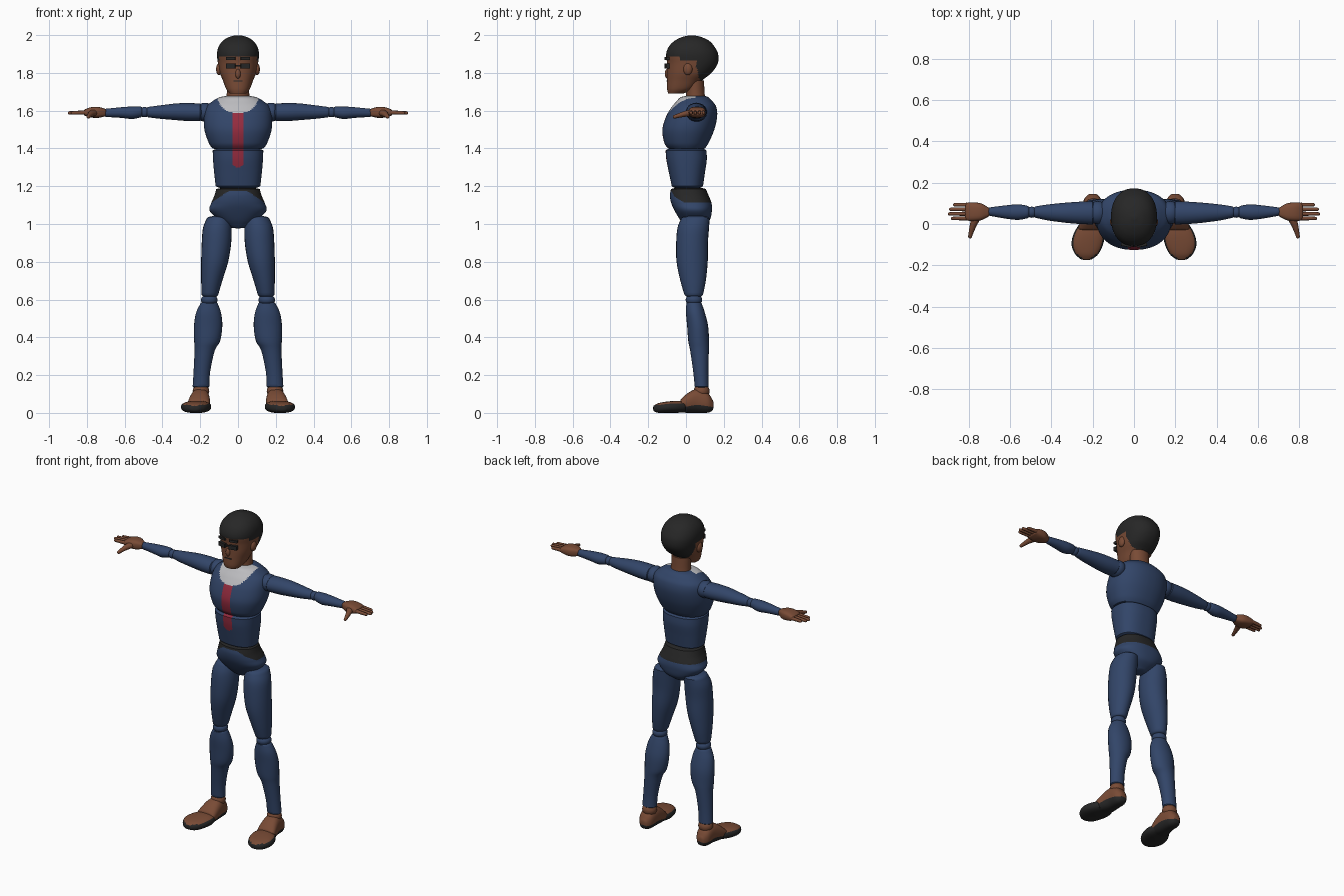
import bpy, bmesh, math
from mathutils import Vector

if "Cube" in bpy.data.objects:
    bpy.data.objects.remove(bpy.data.objects["Cube"])


def material(name, r, g, b):
    m = bpy.data.materials.new(name)
    m.diffuse_color = (r, g, b, 1)
    m.use_nodes = True
    m.node_tree.nodes["Principled BSDF"].inputs["Base Color"].default_value = (r, g, b, 1)
    return m


BLUE = material("navy_suit", .032, .06, .14)
SKIN = material("brown_skin", .19, .07, .036)
BLACK = material("soft_black", .02, .02, .02)
WHITE = material("light_grey", .5, .5, .52)
RED = material("deep_red", .3, .025, .05)


def finish(name, bm, mats, rule=None):
    bmesh.ops.recalc_face_normals(bm, faces=bm.faces)
    bm.normal_update()
    for f in bm.faces:
        f.smooth = True
        if rule:
            f.material_index = rule(f.calc_center_median(), f.normal)
    me = bpy.data.meshes.new(name)
    bm.to_mesh(me)
    bm.free()
    me.set_sharp_from_angle(angle=math.radians(40))
    for m in mats:
        me.materials.append(m)
    ob = bpy.data.objects.new(name, me)
    bpy.context.scene.collection.objects.link(ob)
    return ob


def spline(rows, steps):
    """Smooth interpolation through rows of numbers."""
    out = []
    for i in range(len(rows) - 1):
        a, b, c, d = (rows[max(0, min(len(rows) - 1, i + k))] for k in (-1, 0, 1, 2))
        for s in range(steps):
            t = s / steps
            out.append([q + t / 2 * (r - p + t * (2*p - 5*q + 4*r - s4 + t * (3*(q - r) + s4 - p)))
                        for p, q, r, s4 in zip(a, b, c, d)])
    return out + [list(rows[-1])]


def loft(name, axis, rows, mats, rule=None, power=2, dome=0.0, seg=24, steps=4, side=1, cuts=()):
    """Rows: position along axis, then low/high extents on the two other axes."""
    rings = [(r[0], (r[1] + r[2]) / 2, (r[3] + r[4]) / 2, (r[2] - r[1]) / 2, (r[4] - r[3]) / 2)
             for r in spline(rows, steps)]
    if dome:
        way = math.copysign(dome, rings[-1][0] - rings[0][0])
        for k in (30, 60, 80):
            c, s = math.cos(math.radians(k)), math.sin(math.radians(k))
            for end, sign in ((0, -1), (-1, 1)):
                t, u, v, ru, rv = rows_end[end] if k > 30 else rings[end]
                if k == 30 and end == 0:
                    rows_end = {0: rings[0], -1: rings[-1]}
                ring = (t + sign * way * s, u, v, ru * c, rv * c)
                rings = [ring] + rings if end == 0 else rings + [ring]
    others = [i for i in range(3) if i != axis]
    bm = bmesh.new()
    loops = []
    for t, u, v, ru, rv in rings:
        loop = []
        for k in range(seg):
            a = math.tau * k / seg
            co = [0, 0, 0]
            co[axis] = t
            for i, mid, rad, w in ((others[0], u, ru, math.cos(a)), (others[1], v, rv, math.sin(a))):
                co[i] = mid + rad * math.copysign(abs(w) ** (2 / power), w)
            loop.append(bm.verts.new((co[0] * side, co[1], co[2])))
        loops.append(loop)
    for p, q in zip(loops, loops[1:]):
        for k in range(seg):
            n = (k + 1) % seg
            bm.faces.new((p[k], p[n], q[n], q[k]))
    bm.faces.new(loops[0])
    bm.faces.new(loops[-1])
    for co, no in cuts:
        bmesh.ops.bisect_plane(bm, geom=bm.verts[:] + bm.edges[:] + bm.faces[:],
                               plane_co=co, plane_no=no)
    return finish(name, bm, mats, rule)


def torso(name, rows, mats, rule, **kw):
    """Symmetric part; rows: height, half width, front, back."""
    return loft(name, 2, [(z, -w, w, f, b) for z, w, f, b in rows], mats, rule,
                seg=96, steps=10, **kw)


def ball(name, pos, size, mat):
    bm = bmesh.new()
    bmesh.ops.create_uvsphere(bm, u_segments=20, v_segments=12, radius=1)
    for v in bm.verts:
        v.co = Vector(pos) + Vector(a * b for a, b in zip(v.co, size))
    return finish(name, bm, [mat])


def box(name, pos, size, mat, turn=0.0):
    bm = bmesh.new()
    bmesh.ops.create_cube(bm, size=1)
    for v in bm.verts:
        v.co = Vector(a * b for a, b in zip(v.co, size))
    ob = finish(name, bm, [mat])
    ob.location = pos
    ob.rotation_euler.z = turn


# Torso with collar patch and front stripe
STRIPE = [((.03, 0, 0), (1, 0, 0)), ((-.03, 0, 0), (1, 0, 0))]


def chest_rule(c, n):
    if c.y < .05 and (c.x / .108) ** 2 + ((c.z - 1.675) / .09) ** 2 < 1:
        return 1
    return 2 if n.y < 0 and abs(c.x) < .03 and c.z < 1.59 else 0


def belly_rule(c, n):
    return 2 if n.y < 0 and abs(c.x) < .03 and c.x ** 2 + min(0, c.z - 1.33) ** 2 < .0009 else 0


def belt_rule(c, n):
    drop = max(0, abs(c.x) - .05) * .7 if c.y < .03 else 1
    return 1 if c.z > max(1.115, 1.175 - drop) else 0


SUIT = [BLUE, WHITE, RED]
torso("chest", [(1.4, .135, -.095, .1), (1.43, .155, -.115, .12), (1.5, .178, -.125, .15),
                (1.57, .18, -.105, .165), (1.62, .168, -.075, .16), (1.65, .135, -.05, .14),
                (1.67, .1, -.03, .12), (1.678, .06, .0, .1)],
      SUIT, chest_rule, power=2.2, dome=.008, cuts=STRIPE)
torso("abdomen", [(1.2, .118, -.075, .09), (1.27, .126, -.09, .1), (1.34, .132, -.104, .11),
                  (1.39, .134, -.108, .108)],
      SUIT, belly_rule, power=2.4, dome=.015, cuts=STRIPE)
torso("pelvis", [(.985, .045, .0, .085), (1.02, .1, -.03, .125), (1.07, .15, -.06, .137),
                 (1.11, .142, -.078, .135), (1.15, .125, -.085, .12), (1.185, .115, -.08, .105)],
      [BLUE, BLACK], belt_rule, power=2.3, dome=.008)


# Head with cropped hair
def hair_rule(c, n):
    back = .055 + max(0, 1.83 - c.z) * .25
    return 1 if c.z > 1.885 or (c.z > 1.755 and c.y > back) or (c.z > 1.865 and c.y > -.03) else 0


torso("head", [(1.692, .045, -.095, -.01), (1.715, .063, -.1, .04), (1.76, .08, -.1, .085),
               (1.8, .096, -.1, .135), (1.85, .106, -.1, .168), (1.9, .111, -.105, .17),
               (1.94, .102, -.09, .15), (1.97, .08, -.06, .122), (1.99, .047, -.02, .08),
               (1.999, .012, .02, .04)],
      [SKIN, BLACK], hair_rule, power=2.25)
torso("neck", [(1.64, .068, .0, .11), (1.68, .06, .0, .1), (1.76, .06, .0, .095)], [SKIN], None)
ball("nose", (0, -.1, 1.795), (.014, .012, .025), SKIN)
box("mouth", (0, -.1, 1.757), (.045, .006, .005), BLACK)
box("glasses_bridge", (0, -.104, 1.838), (.04, .01, .008), BLACK)

for s, label in ((1, "left"), (-1, "right")):
    def part(name, axis, rows, mats, rule=None, **kw):
        return loft(f"{label}_{name}", axis, rows, mats, rule, side=s, **kw)

    # Face details
    ball(f"{label}_ear", (s * .1, .01, 1.82), (.016, .024, .032), SKIN)
    box(f"{label}_lens", (s * .038, -.101, 1.836), (.05, .018, .025), BLACK, s * .2)
    box(f"{label}_brow", (s * .038, -.1, 1.876), (.05, .018, .014), BLACK, s * .2)

    # Arm
    ball(f"{label}_shoulder", (s * .175, .055, 1.592), (.05, .056, .05), BLUE)
    part("upper_arm", 0, [(.2, -.002, .11, 1.545, 1.638), (.26, .0, .108, 1.545, 1.64),
                          (.33, .006, .103, 1.55, 1.638), (.42, .018, .094, 1.558, 1.627),
                          (.475, .03, .085, 1.565, 1.62)], [BLUE], dome=.014)
    ball(f"{label}_elbow", (s * .495, .057, 1.592), (.028, .027, .027), BLUE)
    part("forearm", 0, [(.515, .028, .088, 1.565, 1.622), (.56, .02, .095, 1.556, 1.622),
                        (.62, .026, .09, 1.562, 1.618), (.7, .04, .08, 1.567, 1.61)],
         [BLUE], dome=.012)

    # Hand, four fingers and thumb
    part("palm", 0, [(.705, .035, .08, 1.57, 1.61), (.74, .018, .1, 1.562, 1.62),
                     (.78, .014, .104, 1.564, 1.618), (.81, .017, .102, 1.573, 1.607)],
         [SKIN], power=3, dome=.008)
    for i, tip in enumerate((.885, .9, .895, .875)):
        y = .027 + i * .022
        part(f"finger_{i + 1}", 0, [(.805, y - .01, y + .01, 1.579, 1.602),
                                    (tip - .008, y - .008, y + .008, 1.579, 1.597)],
             [SKIN], dome=.008, seg=12)
    part("thumb", 1, [(.035, .735, .785, 1.572, 1.61), (-.01, .762, .795, 1.567, 1.597),
                      (-.06, .783, .802, 1.558, 1.578)], [SKIN], dome=.01, seg=12)

    # Leg
    part("thigh", 2, [(1.03, .04, .165, -.025, .125), (.98, .034, .185, -.045, .122),
                      (.9, .036, .192, -.052, .116), (.8, .052, .195, -.05, .115),
                      (.7, .083, .195, -.03, .105), (.625, .105, .192, -.008, .09)],
         [BLUE], dome=.014)
    ball(f"{label}_knee", (s * .152, .042, .598), (.044, .044, .032), BLUE)
    part("shin", 2, [(.58, .108, .198, .002, .083), (.53, .09, .222, .0, .1),
                     (.46, .083, .233, .006, .117), (.38, .095, .232, .012, .122),
                     (.33, .123, .23, .022, .121), (.22, .147, .235, .038, .118),
                     (.14, .152, .24, .046, .12)], [BLUE], dome=.01)
    ball(f"{label}_ankle", (s * .196, .083, .115), (.044, .042, .04), SKIN)

    # Shoe in two pieces, dark below and along the toe edge
    part("heel", 1, [(.14, .175, .225, .012, .07), (.115, .157, .243, .001, .105),
                     (.06, .15, .25, .0, .127), (.01, .148, .262, .0, .105),
                     (-.025, .15, .27, .003, .074)],
         [SKIN, BLACK], lambda c, n: int(c.z < .035), power=2.5, dome=.006)
    part("toe", 1, [(-.005, .152, .268, .004, .062), (-.05, .142, .293, .0, .064),
                    (-.1, .15, .302, .0, .06), (-.145, .172, .285, .0, .052),
                    (-.168, .2, .26, .008, .04)],
         [SKIN, BLACK], lambda c, n: int(n.z < .75), power=2.5, dome=.006)
